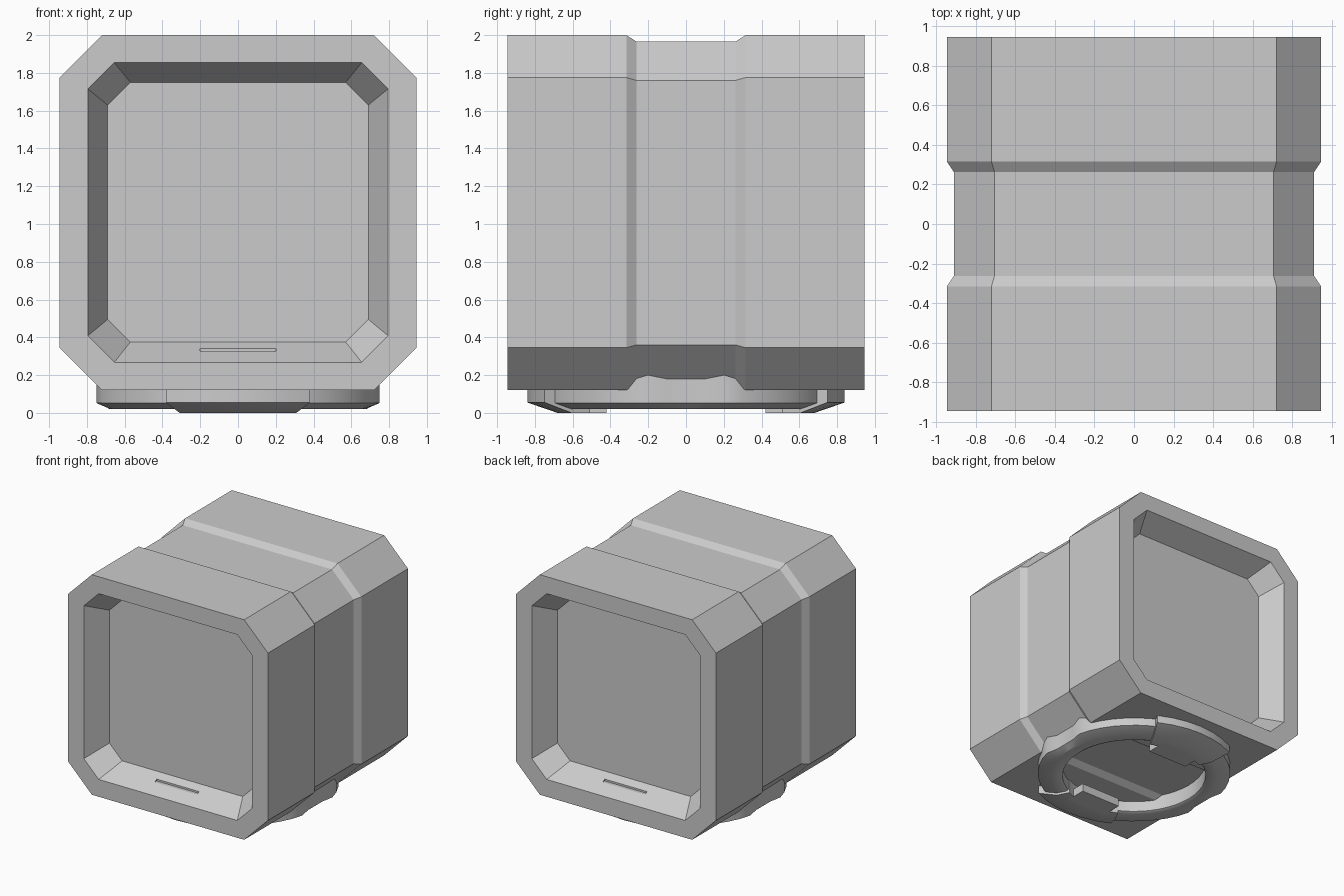
import bpy, bmesh
from math import sin, cos, pi, radians

cube = bpy.data.objects.get("Cube")
if cube:
    bpy.data.objects.remove(cube, do_unlink=True)

grey = bpy.data.materials.new("plain grey")
grey.use_nodes = True
colour = (0.6, 0.6, 0.6, 1)
grey.diffuse_color = colour
grey.node_tree.nodes["Principled BSDF"].inputs["Base Color"].default_value = colour


def loft(name, sections, closed=False, smooth=False):
    """Skin a list of equal-length point loops, capping the ends unless closed."""
    bm = bmesh.new()
    rows = [[bm.verts.new(p) for p in s] for s in sections]
    n = len(rows[0])
    pairs = list(zip(rows, rows[1:]))
    if closed:
        pairs.append((rows[-1], rows[0]))
    else:
        bm.faces.new(rows[0])
        bm.faces.new(rows[-1])
    for a, b in pairs:
        for i in range(n):
            j = (i + 1) % n
            bm.faces.new((a[i], a[j], b[j], b[i]))
    bmesh.ops.recalc_face_normals(bm, faces=bm.faces)
    mesh = bpy.data.meshes.new(name)
    bm.to_mesh(mesh)
    bm.free()
    mesh.materials.append(grey)
    ob = bpy.data.objects.new(name, mesh)
    bpy.context.collection.objects.link(ob)
    bpy.ops.object.select_all(action='DESELECT')
    ob.select_set(True)
    bpy.context.view_layer.objects.active = ob
    if smooth:
        bpy.ops.object.shade_smooth_by_angle(angle=radians(30))
    return ob


def octagon(y, w, z0, z1, c):
    """Chamfered rectangle across the body at depth y."""
    return [(x, y, z) for x, z in (
        (-w + c, z0), (w - c, z0), (w, z0 + c), (w, z1 - c),
        (w - c, z1), (-w + c, z1), (-w, z1 - c), (-w, z0 + c))]


# Body: recessed panel, frame, outer shell and waist groove, mirrored in depth
half = [(0.75, 0.69, 0.375, 1.75, 0.12),
        (0.945, 0.795, 0.268, 1.855, 0.14),
        (0.945, 0.945, 0.12, 2.0, 0.225),
        (0.315, 0.945, 0.12, 2.0, 0.225),
        (0.262, 0.91, 0.155, 1.965, 0.205)]
sections = [octagon(-y, *rest) for y, *rest in half]
sections += [octagon(*s) for s in reversed(half)]
body = loft("body", sections)

# Finger slots cut in the lower slope of each recess
for side in (-1, 1):
    outline = [(-0.17, 0.86), (0.17, 0.86), (0.2, 0.835),
               (0.2, 0.811), (-0.2, 0.811), (-0.2, 0.835)]
    cutter = loft("slot_cutter", [[(x, side * y, z) for x, y in outline]
                                  for z in (0.326, 0.39)])
    cutter.hide_render = True
    mod = body.modifiers.new("slot", 'BOOLEAN')
    mod.operation, mod.solver, mod.object = 'DIFFERENCE', 'EXACT', cutter
    bpy.context.view_layer.objects.active = body
    bpy.ops.object.modifier_apply(modifier=mod.name)
    bpy.data.objects.remove(cutter, do_unlink=True)


# Base ring, flattened and lightly dented on its left and right sides
def ring_point(r, z, a):
    x, y = r * cos(a), r * sin(a)
    limit = 0.73 if abs(y) < 0.13 else 0.75
    return max(-limit, min(limit, x)), y, z


ring_profile = [(0.58, 0.2), (0.58, 0.03), (0.6, 0.02),
                (0.68, 0.02), (0.78, 0.052), (0.78, 0.2)]
steps = 48
loft("base_ring", [[ring_point(r, z, 2 * pi * i / steps) for r, z in ring_profile]
                   for i in range(steps)], closed=True, smooth=True)

# Locking tabs with inward tongues at the front and back of the ring
tab_profile = [(0.57, 0.14), (0.57, 0), (0.68, 0), (0.84, 0.055), (0.84, 0.14)]
for side, label in ((-1, "front"), (1, "back")):
    loft(label + "_tab",
         [[(r * sin(a), side * r * cos(a), z) for r, z in tab_profile]
          for a in (radians(d) for d in range(-27, 28, 9))], smooth=True)
    loft(label + "_tongue",
         [[(x, side * y, z) for x, y in ((-0.19, 0.42), (0.19, 0.42),
                                         (0.19, 0.6), (-0.19, 0.6))]
          for z in (0, 0.07)])
